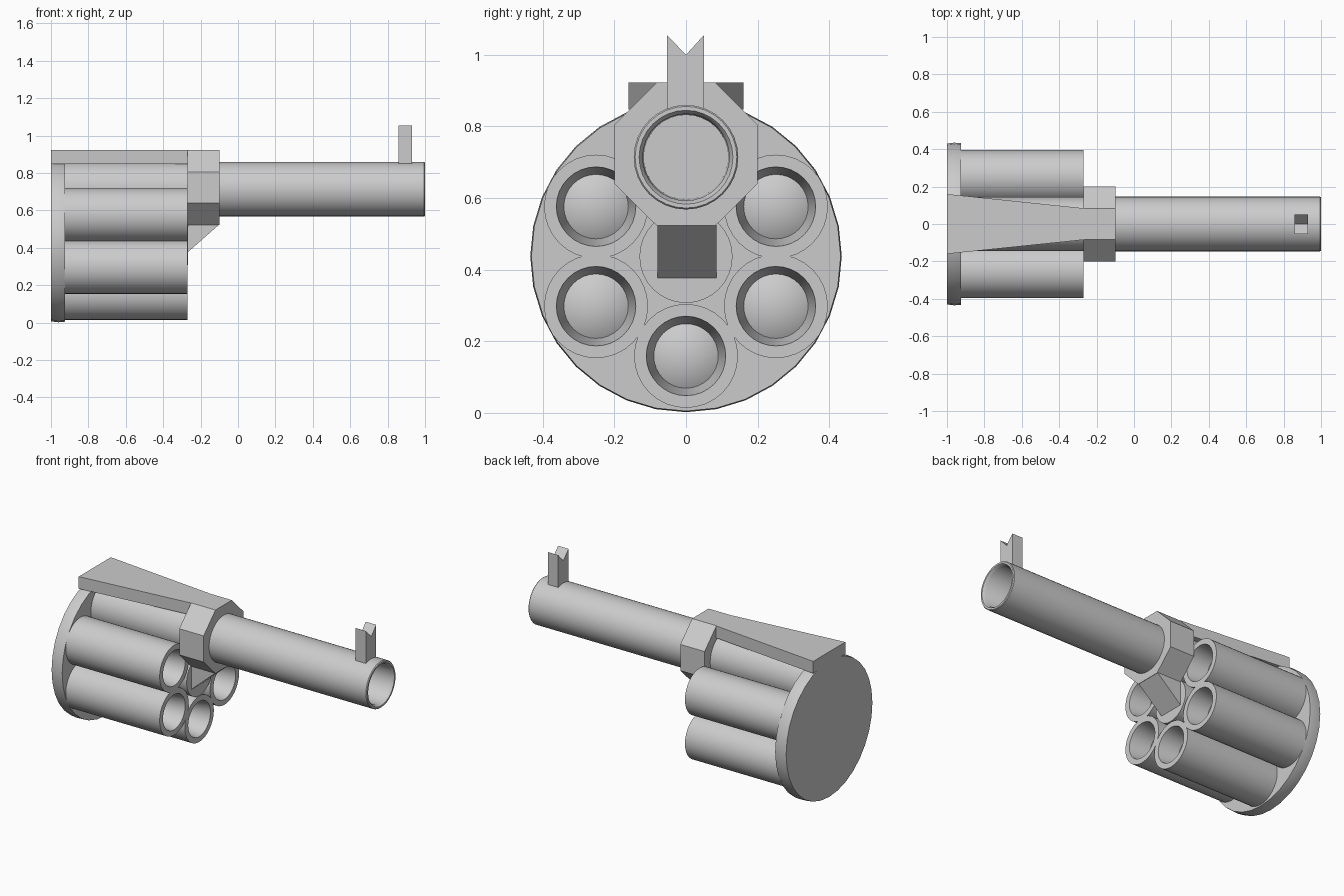
import bpy, bmesh
from math import sin, cos, pi, radians

if "Cube" in bpy.data.objects:
    bpy.data.objects.remove(bpy.data.objects["Cube"])


def finish(name, bm, smooth=False):
    bmesh.ops.recalc_face_normals(bm, faces=bm.faces)
    mesh = bpy.data.meshes.new(name)
    bm.to_mesh(mesh)
    bm.free()
    ob = bpy.data.objects.new(name, mesh)
    bpy.context.collection.objects.link(ob)
    if smooth:
        bpy.ops.object.select_all(action='DESELECT')
        ob.select_set(True)
        bpy.context.view_layer.objects.active = ob
        bpy.ops.object.shade_smooth_by_angle(angle=radians(35))
    return ob


def lathe(name, profile, y, z, n=32):
    """Revolve (x, radius) points around an x-parallel axis; radius 0 closes an end."""
    bm = bmesh.new()
    rings = []
    for x, r in profile:
        if r == 0:
            rings.append([bm.verts.new((x, y, z))])
        else:
            rings.append([bm.verts.new((x, y + r * cos(2 * pi * i / n), z + r * sin(2 * pi * i / n)))
                          for i in range(n)])
    for a, b in zip(rings, rings[1:]):
        for i in range(n):
            j = (i + 1) % n
            if len(a) == 1:
                bm.faces.new((a[0], b[i], b[j]))
            elif len(b) == 1:
                bm.faces.new((a[i], a[j], b[0]))
            else:
                bm.faces.new((a[i], a[j], b[j], b[i]))
    return finish(name, bm, True)


def loft(name, a, b):
    """Solid between two matching outlines of 3D points."""
    bm = bmesh.new()
    va, vb = [bm.verts.new(p) for p in a], [bm.verts.new(p) for p in b]
    bm.faces.new(va)
    bm.faces.new(vb)
    for i in range(len(va)):
        j = (i + 1) % len(va)
        bm.faces.new((va[i], va[j], vb[j], vb[i]))
    return finish(name, bm)


def prism_x(name, outline, x0, x1):
    return loft(name, [(x0, y, z) for y, z in outline], [(x1, y, z) for y, z in outline])


CZ = 0.437
# back plate and central hub
lathe("back_plate", [(-1, 0), (-1, 0.43), (-0.96, 0.435), (-0.925, 0.432), (-0.925, 0)], 0, CZ)
lathe("hub", [(-0.93, 0), (-0.93, 0.13), (-0.268, 0.13), (-0.268, 0)], 0, CZ)

# ring of six tubes with tapered bores and conical ends
for k in range(6):
    a = pi / 2 + k * pi / 3
    lathe(f"tube_{k + 1}",
          [(-0.93, 0), (-0.93, 0.145), (-0.27, 0.145), (-0.27, 0.111), (-0.40, 0.09), (-0.35, 0)],
          0.29 * cos(a), CZ + 0.278 * sin(a))

# front tube with rounded lip
lathe("front_tube", [(-0.2, 0), (-0.2, 0.146), (0.995, 0.146), (1, 0.142), (1, 0.131),
                     (0.985, 0.121), (-0.08, 0.118), (-0.08, 0)], 0, 0.714)

# eight-sided collar
half = [(0.082, 0.923), (0.2, 0.805), (0.2, 0.64), (0.082, 0.523)]
prism_x("collar", half + [(-y, z) for y, z in reversed(half)], -0.27, -0.1)

# brace under the collar
side = [(-0.1, 0.525), (-0.27, 0.525), (-0.27, 0.375)]
loft("brace", [(x, -0.08, z) for x, z in side], [(x, 0.085, z) for x, z in side])

# tapered top strap
loft("top_strap",
     [(-1, s * 0.16, z) for s, z in ((-1, 0.847), (1, 0.847), (1, 0.923), (-1, 0.923))],
     [(-0.265, s * 0.084, z) for s, z in ((-1, 0.847), (1, 0.847), (1, 0.923), (-1, 0.923))])

# notched post
prism_x("notched_post", [(-0.053, 0.84), (0.05, 0.84), (0.05, 1.055), (0, 1.0), (-0.053, 1.055)], 0.857, 0.93)
